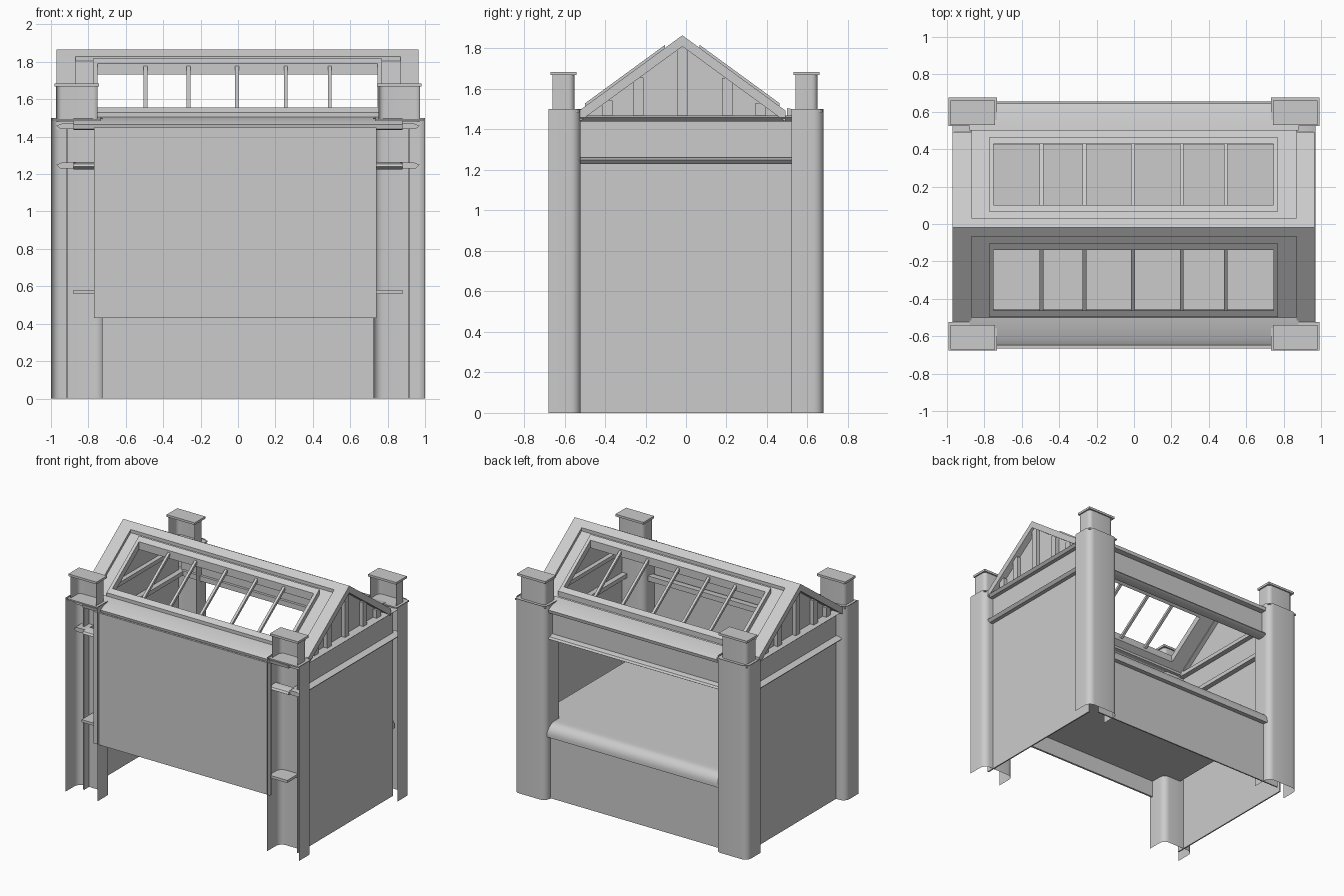
import bpy, bmesh, math

cube = bpy.data.objects.get("Cube")
if cube:
    bpy.data.objects.remove(cube, do_unlink=True)

grey = bpy.data.materials.new("plain_grey")
grey.use_nodes = True
COLOUR = (0.6, 0.6, 0.6, 1)
grey.diffuse_color = COLOUR
grey.node_tree.nodes["Principled BSDF"].inputs["Base Color"].default_value = COLOUR

AXES = {"x": lambda p, t: (t, p[0], p[1]),
        "y": lambda p, t: (p[0], t, p[1]),
        "z": lambda p, t: (p[0], p[1], t)}


def extrude(name, pts, a, b, axis="x", closed=True, smooth=False):
    """Sweep a profile along an axis, as a capped solid or an open sheet."""
    bm = bmesh.new()
    low, high = ([bm.verts.new(AXES[axis](p, t)) for p in pts] for t in (a, b))
    n = len(pts)
    for i in range(n if closed else n - 1):
        j = (i + 1) % n
        bm.faces.new((low[i], low[j], high[j], high[i]))
    if closed:
        bm.faces.new(low)
        bm.faces.new(high)
    bmesh.ops.recalc_face_normals(bm, faces=bm.faces)
    mesh = bpy.data.meshes.new(name)
    bm.to_mesh(mesh)
    bm.free()
    mesh.materials.append(grey)
    ob = bpy.data.objects.new(name, mesh)
    bpy.context.collection.objects.link(ob)
    if smooth:
        bpy.ops.object.select_all(action="DESELECT")
        ob.select_set(True)
        bpy.context.view_layer.objects.active = ob
        bpy.ops.object.shade_smooth_by_angle(angle=math.radians(35))
    return ob


def rect(a0, a1, b0, b1):
    return [(a0, b0), (a1, b0), (a1, b1), (a0, b1)]


def box(name, x0, x1, y0, y1, z0, z1):
    return extrude(name, rect(y0, y1, z0, z1), x0, x1)


def channel(cx, cy, w, d, r):
    """Three-sided outline with rounded back corners, open towards -y."""
    pts = [(cx - w, cy - d)]
    for side, start in ((-1, math.pi), (1, math.pi / 2)):
        for i in range(6):
            t = start - i * math.pi / 10
            pts.append((cx + side * (w - r) + r * math.cos(t),
                        cy + d - r + r * math.sin(t)))
    return pts + [(cx + w, cy - d)]


# Corner posts with raised blocks and caps
for px, sx in (("left", 1), ("right", -1)):
    for py, cy in (("front", -0.6), ("back", 0.6)):
        tag, cx = f"{py}_{px}", 0.862 * sx
        extrude(f"post_{tag}", channel(cx, cy, 0.138, 0.08, 0.05), 0, 1.5, "z", False, True)
        box(f"post_top_{tag}", cx - 0.13, cx + 0.13, cy - 0.075, cy + 0.075, 1.485, 1.495)
        extrude(f"block_{tag}", channel(cx, cy - 0.005, 0.11, 0.055, 0.03),
                1.48, 1.67, "z", False, True)
        box(f"cap_{tag}", cx - 0.12, cx + 0.12, cy - 0.07, cy + 0.06, 1.668, 1.685)

# Walls
box("front_panel", -0.77, 0.74, -0.665, -0.65, 0.43, 1.45)
box("back_lower_panel", -0.86, 0.86, 0.61, 0.62, 0, 0.5)
box("back_fascia", -0.9, 0.9, 0.59, 0.6, 1.24, 1.46)
for side, s in (("left", 1), ("right", -1)):
    box(f"side_wall_{side}", *sorted((0.91 * s, 0.92 * s)), -0.58, 0.58, 0, 1.46)

# Counter with a rounded nose at the open back
nose = [(-0.655, 0.58), (0.54, 0.58)]
nose += [(0.58 + 0.075 * math.sin(t), 0.505 + 0.075 * math.cos(t))
         for t in (i * math.pi / 12 for i in range(7))]
nose += [(0.655, 0.485), (0.61, 0.485), (0.61, 0.56), (-0.655, 0.56)]
extrude("counter", nose, -0.88, 0.88, smooth=True)

# Mouldings and cornice around the body
LOWER = [(0.57, 1.225), (0.62, 1.225), (0.645, 1.24), (0.635, 1.255), (0.6, 1.265), (0.57, 1.265)]
CORNICE = [(0.5, 1.45), (0.6, 1.435), (0.64, 1.44), (0.645, 1.465), (0.61, 1.485), (0.5, 1.505)]
for name, prof in (("lower_moulding", LOWER), ("cornice", CORNICE)):
    extrude(f"{name}_back", prof, -0.88, 0.88, smooth=True)
    extrude(f"{name}_front", [(-y, z) for y, z in prof], -0.88, 0.88, smooth=True)
for side, s in (("left", 1), ("right", -1)):
    for name, z0, z1 in (("lower", 1.23, 1.262), ("upper", 1.44, 1.47)):
        prof = [(0.87, z0), (0.95, z0), (0.97, z1 - 0.012), (0.94, z1), (0.87, z1)]
        extrude(f"{name}_side_moulding_{side}", [(x * s, z) for x, z in prof],
                -0.62, 0.62, "y", smooth=True)

# Pitched roof
RIDGE_Y, RIDGE_Z, PITCH = -0.018, 1.845, 0.73


def slope(name, s, x0, x1, d0, d1, o0, o1):
    """Roof piece from distance d0 to d1 off the ridge, between offsets o0 and o1."""
    prof = [(RIDGE_Y + s * d, RIDGE_Z - PITCH * d + o)
            for d, o in ((d0, o0), (d1, o0), (d1, o1), (d0, o1))]
    return extrude(name, prof, x0, x1)


for side, s in (("front", -1), ("back", 1)):
    # Roof surface around the opening
    slope(f"roof_top_{side}", s, -0.9, 0.9, 0, 0.12, -0.025, -0.005)
    slope(f"roof_eave_{side}", s, -0.9, 0.9, 0.44, 0.52, -0.025, -0.005)
    for end, x0, x1 in (("right", -0.9, -0.75), ("left", 0.75, 0.9)):
        slope(f"roof_{side}_{end}", s, x0, x1, 0.12, 0.44, -0.025, -0.005)
    # Ridge and rake trim
    slope(f"ridge_trim_{side}", s, -0.97, 0.965, 0, 0.05, -0.025, 0.02)
    for end, x0, x1 in (("right", -0.97, -0.87), ("left", 0.87, 0.965)):
        slope(f"rake_{side}_{end}", s, x0, x1, 0, 0.51, -0.035, 0.02)
    # Raised window frame with glazing bars
    slope(f"frame_top_{side}", s, -0.775, 0.77, 0.085, 0.12, -0.02, 0.035)
    slope(f"frame_bottom_{side}", s, -0.775, 0.77, 0.445, 0.48, -0.02, 0.035)
    for end, x0 in (("right", -0.775), ("left", 0.745)):
        slope(f"frame_{side}_{end}", s, x0, x0 + 0.025, 0.085, 0.48, -0.02, 0.035)
    for i, x in enumerate((-0.495, -0.265, -0.005, 0.255, 0.49)):
        slope(f"bar_{side}_{i}", s, x - 0.01, x + 0.01, 0.1, 0.46, -0.005, 0.02)

# Gable ends with upright studs
for side, s in (("left", 1), ("right", -1)):
    tri = [(-0.53, 1.46), (0.5, 1.46), (RIDGE_Y, 1.83)]
    extrude(f"gable_{side}", tri, 0.905 * s, 0.915 * s)
    for i, y in enumerate((-0.39, -0.235, -0.018, 0.203, 0.37)):
        top = RIDGE_Z - 0.03 - PITCH * abs(y - RIDGE_Y)
        box(f"stud_{side}_{i}", *sorted((0.91 * s, 0.945 * s)), y - 0.026, y + 0.026, 1.46, top)
